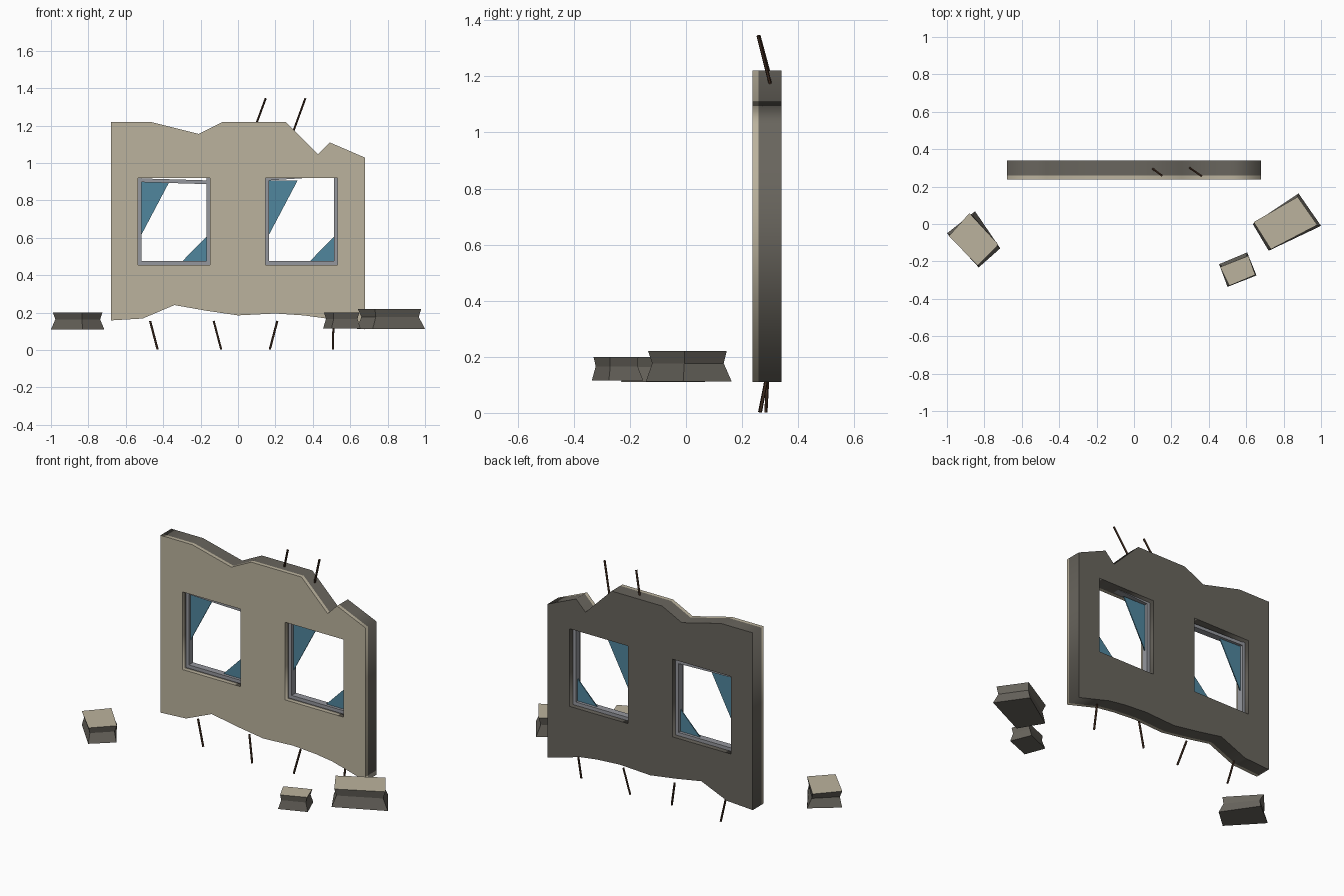
import bpy, bmesh, math
from mathutils import Vector

if "Cube" in bpy.data.objects:
    bpy.data.objects.remove(bpy.data.objects["Cube"])


def material(name, rgb):
    m = bpy.data.materials.new(name)
    m.diffuse_color = (*rgb, 1)
    m.use_nodes = True
    m.node_tree.nodes["Principled BSDF"].inputs["Base Color"].default_value = m.diffuse_color
    return m


TAN = material("plaster", (0.50, 0.45, 0.34))
DARK = material("concrete", (0.14, 0.13, 0.11))
STEEL = material("frame_metal", (0.30, 0.31, 0.34))
GLASS = material("glass", (0.08, 0.24, 0.34))
RUST = material("rusty_steel", (0.07, 0.035, 0.02))


def plate(name, loops, y0, y1, mat):
    """Extrude closed xz loops (outline plus holes) from y0 to y1."""
    c = bpy.data.curves.new(name, 'CURVE')
    c.dimensions, c.fill_mode, c.extrude = '2D', 'BOTH', (y1 - y0) / 2
    for loop in loops:
        s = c.splines.new('POLY')
        s.points.add(len(loop) - 1)
        for p, (x, z) in zip(s.points, loop):
            p.co = (x, z, 0, 1)
        s.use_cyclic_u = True
    o = bpy.data.objects.new(name, c)
    bpy.context.collection.objects.link(o)
    o.rotation_euler.x = math.pi / 2
    o.location.y = (y0 + y1) / 2
    bpy.ops.object.select_all(action='DESELECT')
    o.select_set(True)
    bpy.context.view_layer.objects.active = o
    bpy.ops.object.convert(target='MESH')
    o = bpy.context.object
    o.data.materials.clear()
    o.data.materials.append(mat)
    return o


def box(name, loc, size, mat, tilt=0):
    bpy.ops.mesh.primitive_cube_add(size=1, location=loc, rotation=(0, tilt, 0))
    o = bpy.context.object
    o.name, o.scale = name, size
    o.data.materials.append(mat)


def rod(name, a, b, r=0.006):
    a, b = Vector(a), Vector(b)
    d = b - a
    bpy.ops.mesh.primitive_cylinder_add(vertices=6, radius=r, depth=d.length,
                                        location=(a + b) / 2)
    o = bpy.context.object
    o.name = name
    o.rotation_euler = d.to_track_quat('Z', 'Y').to_euler()
    o.data.materials.append(RUST)


def chunk(name, bottom, top, z0, z1):
    """Broken block: bottom ring, pinched middle ring, plaster top."""
    mid = [(Vector(a) + Vector(b)) / 2 for a, b in zip(bottom, top)]
    cen = sum(mid, Vector((0, 0))) / 4
    mid = [cen + (p - cen) * 0.87 for p in mid]
    bm = bmesh.new()
    rings = [[bm.verts.new((p[0], p[1], z)) for p in ring] for ring, z in
             ((bottom, z0), (mid, z0 + 0.6 * (z1 - z0)), (top, z1))]
    bm.faces.new(rings[0])
    for lo, hi in zip(rings, rings[1:]):
        for i in range(4):
            j = (i + 1) % 4
            bm.faces.new((lo[i], lo[j], hi[j], hi[i]))
    cap = bm.faces.new(rings[2])
    cap.material_index = 1
    bmesh.ops.recalc_face_normals(bm, faces=bm.faces)
    me = bpy.data.meshes.new(name)
    bm.to_mesh(me)
    bm.free()
    me.materials.append(DARK)
    me.materials.append(TAN)
    bpy.context.collection.objects.link(bpy.data.objects.new(name, me))


# Broken wall: thin plaster facade on a concrete core, two window holes
outline = [(-0.68, 1.22), (-0.47, 1.22), (-0.21, 1.155), (-0.08, 1.22),
           (0.255, 1.22), (0.428, 1.047), (0.49, 1.11), (0.68, 1.028),
           (0.68, 0.11), (0.46, 0.17), (0.35, 0.185), (0.2, 0.195),
           (0, 0.185), (-0.17, 0.21), (-0.34, 0.24), (-0.51, 0.168),
           (-0.68, 0.158)]
Z0, Z1, HALF = 0.455, 0.92, 0.193
windows = {"left": (-0.342, 0.03), "right": (0.34, -0.065)}
holes = [[(x - HALF, Z0), (x + HALF, Z0), (x + HALF, Z1), (x - HALF, Z1)]
         for x, _ in windows.values()]
plate("wall_facade", [outline] + holes, 0.237, 0.258, TAN)
plate("wall_core", [outline] + holes, 0.258, 0.34, DARK)

# Window frames with crooked top rails, and glass shards
for side, (x, tilt) in windows.items():
    for s in (-1, 1):
        box(side + "_window_jamb", (x + s * (HALF - 0.01), 0.29, (Z0 + Z1) / 2),
            (0.02, 0.04, Z1 - Z0), STEEL)
    box(side + "_window_sill", (x, 0.29, Z0 + 0.01), (2 * HALF, 0.04, 0.02), STEEL)
    top_z = 0.902 if tilt > 0 else 0.928
    box(side + "_window_top_rail", (x, 0.29, top_z), (2 * HALF - 0.01, 0.04, 0.02),
        STEEL, tilt)
    l, r = x - HALF + 0.018, x + HALF - 0.018
    plate(side + "_upper_glass_shard",
          [[(l, 0.905), (l + 0.153, 0.905), (l, 0.615)]], 0.287, 0.293, GLASS)
    plate(side + "_lower_glass_shard",
          [[(r, 0.472), (r, 0.608), (r - 0.133, 0.472)]], 0.287, 0.293, GLASS)

# Bent reinforcing bars above and below
bars = [((0.10, 0.295, 1.215), (0.148, 0.26, 1.345)),
        ((0.298, 0.30, 1.175), (0.36, 0.257, 1.345)),
        ((-0.47, 0.293, 0.155), (-0.43, 0.285, 0.003)),
        ((-0.13, 0.293, 0.155), (-0.09, 0.263, 0.003)),
        ((0.21, 0.293, 0.155), (0.17, 0.285, 0.003)),
        ((0.51, 0.293, 0.15), (0.508, 0.265, 0.003))]
for a, b in bars:
    rod("rebar", a, b)

# Fallen wall chunks
chunk("left_rubble", [(-1.0, -0.05), (-0.85, 0.068), (-0.715, -0.13), (-0.83, -0.232)],
      [(-0.99, -0.065), (-0.88, 0.058), (-0.725, -0.11), (-0.835, -0.222)], 0.11, 0.2)
chunk("right_rubble", [(0.635, 0.0), (0.88, 0.163), (1.0, -0.01), (0.72, -0.143)],
      [(0.64, 0.01), (0.875, 0.145), (0.98, -0.005), (0.732, -0.135)], 0.112, 0.22)
chunk("small_rubble", [(0.455, -0.215), (0.605, -0.152), (0.655, -0.275), (0.5, -0.336)],
      [(0.46, -0.23), (0.612, -0.17), (0.648, -0.272), (0.51, -0.33)], 0.115, 0.2)
